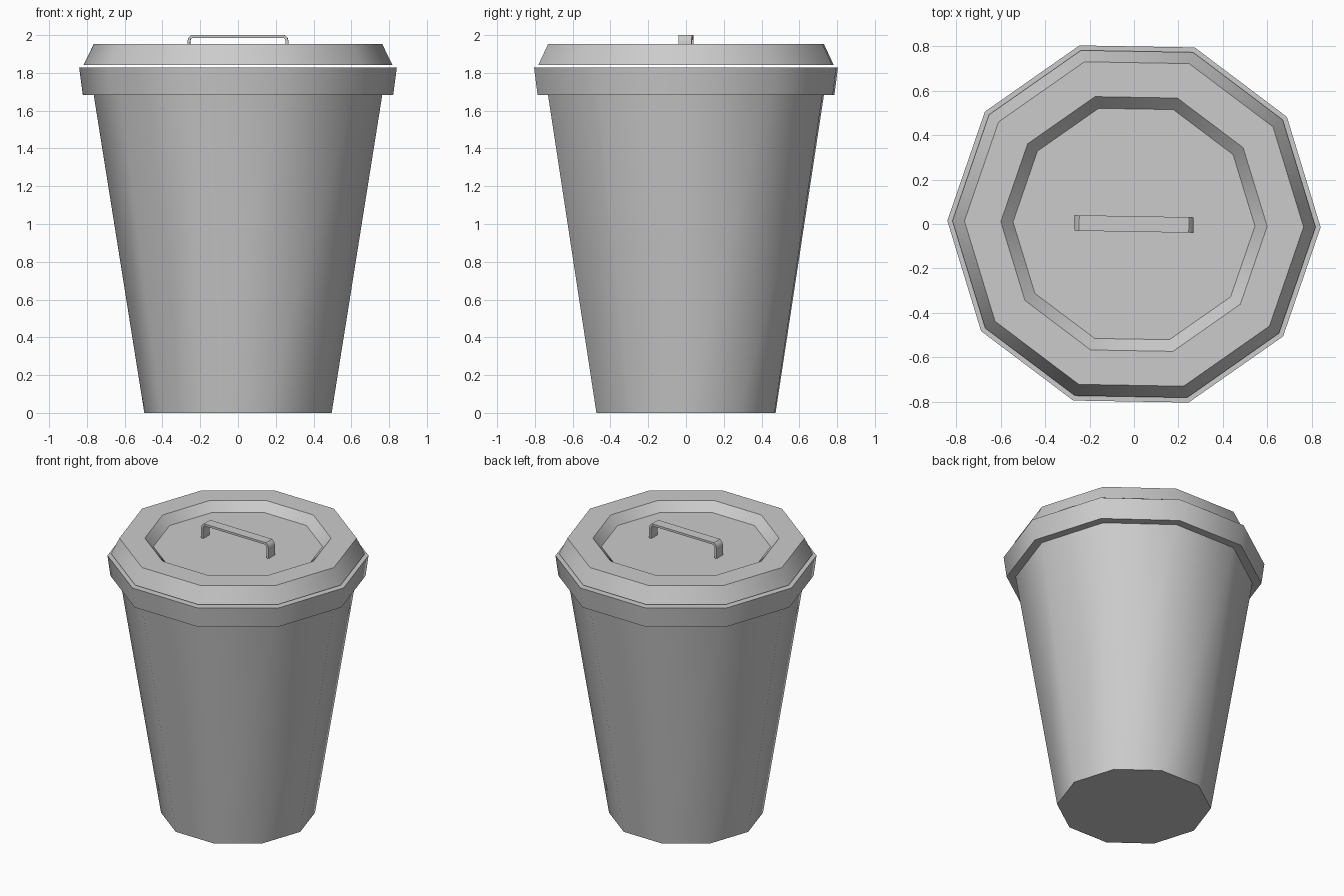
import bpy, bmesh, math

if "Cube" in bpy.data.objects:
    bpy.data.objects.remove(bpy.data.objects["Cube"])

SIDES = 10
TURN = math.radians(-1)


def finish(name, bm, angle=40):
    bmesh.ops.recalc_face_normals(bm, faces=bm.faces)
    mesh = bpy.data.meshes.new(name)
    bm.to_mesh(mesh)
    bm.free()
    obj = bpy.data.objects.new(name, mesh)
    bpy.context.collection.objects.link(obj)
    bpy.ops.object.select_all(action='DESELECT')
    obj.select_set(True)
    bpy.context.view_layer.objects.active = obj
    bpy.ops.object.shade_smooth_by_angle(angle=math.radians(angle))
    return obj


def lathe(name, profile):
    """Ten-sided closed solid from (radius, z) rings, capped at both ends."""
    bm = bmesh.new()
    rings = []
    for r, z in profile:
        ring = []
        for i in range(SIDES):
            a = TURN + math.tau * i / SIDES
            ring.append(bm.verts.new((r * math.cos(a), r * math.sin(a), z)))
        rings.append(ring)
    for low, high in zip(rings, rings[1:]):
        for i in range(SIDES):
            j = (i + 1) % SIDES
            bm.faces.new((low[i], low[j], high[j], high[i]))
    bm.faces.new(rings[0])
    bm.faces.new(rings[-1])
    return finish(name, bm)


# Hollow tapered bin with a thick flared rim
lathe("bin_body", [
    (0.496, 0.0), (0.764, 1.684), (0.822, 1.684), (0.841, 1.828),
    (0.765, 1.828), (0.475, 0.03),
])

# Lid shell: underside from the centre outwards, then bevelled edge and recess
lathe("lid", [
    (0.535, 1.875), (0.60, 1.935), (0.752, 1.935), (0.797, 1.841),
    (0.818, 1.841), (0.764, 1.952), (0.60, 1.952), (0.545, 1.892),
])

# Strap handle: mirrored arch outline extruded across y
outer = [(0.268, 1.89), (0.268, 1.966), (0.262, 1.987), (0.247, 2.0)]
inner = [(0.253, 1.89), (0.253, 1.963), (0.250, 1.978), (0.241, 1.985)]
outer += [(-x, z) for x, z in reversed(outer)]
inner += [(-x, z) for x, z in reversed(inner)]
bm = bmesh.new()
strips = [[bm.verts.new((x, -0.035, z)) for x, z in line] for line in (outer, inner)]
faces = []
for i in range(len(outer) - 1):
    faces.append(bm.faces.new((strips[0][i], strips[0][i + 1],
                               strips[1][i + 1], strips[1][i])))
result = bmesh.ops.extrude_face_region(bm, geom=faces, use_keep_orig=True)
moved = [v for v in result["geom"] if isinstance(v, bmesh.types.BMVert)]
bmesh.ops.translate(bm, verts=moved, vec=(0, 0.07, 0))
handle = finish("lid_handle", bm)
handle.rotation_euler.z = TURN
